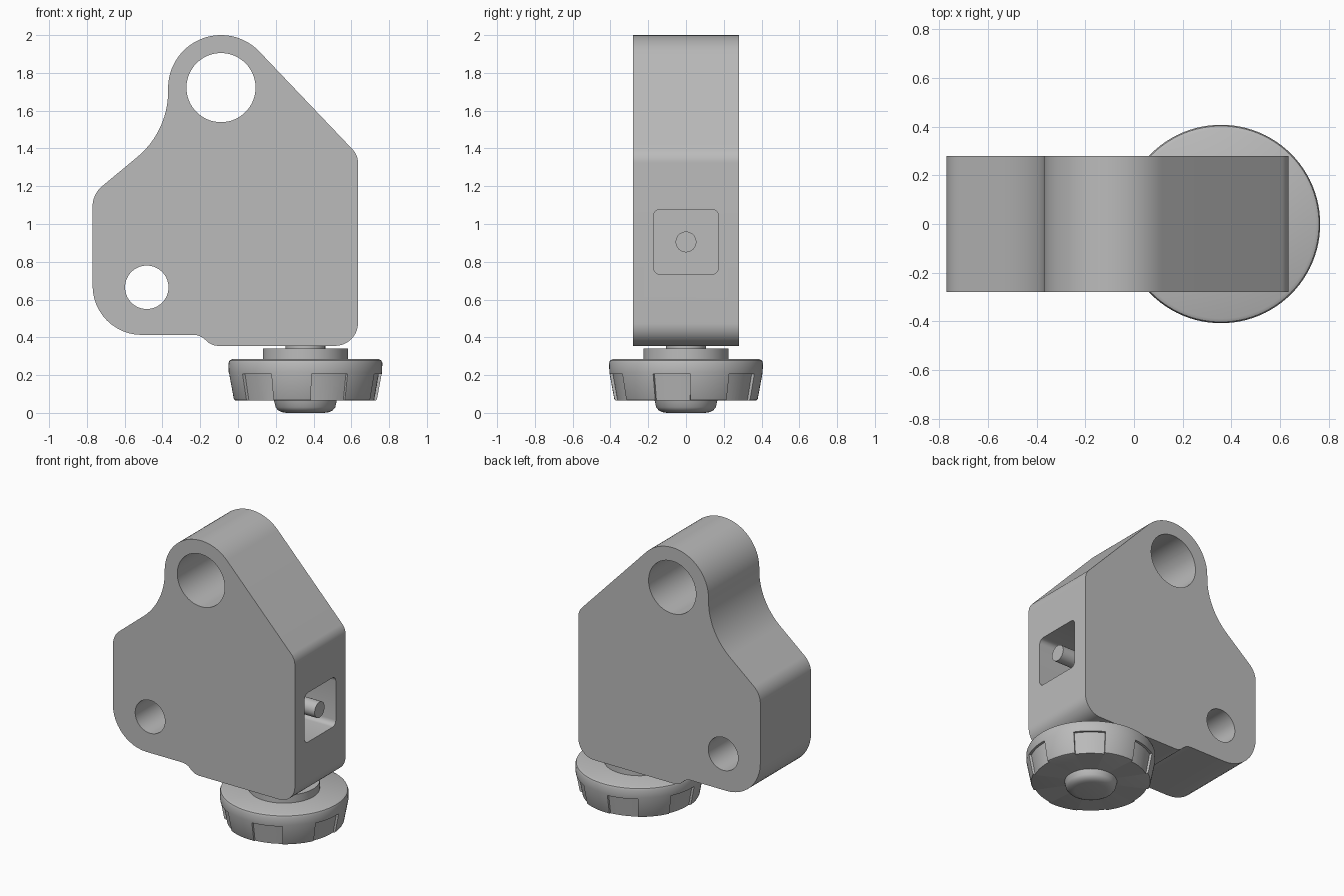
import bpy, bmesh, math
from mathutils import Vector, Matrix

default = bpy.data.objects.get("Cube")
if default:
    bpy.data.objects.remove(default)

grey = bpy.data.materials.new("mid_grey")
grey.use_nodes = True
grey.diffuse_color = (0.5, 0.5, 0.5, 1)
grey.node_tree.nodes["Principled BSDF"].inputs["Base Color"].default_value = (0.5, 0.5, 0.5, 1)


def finish(name, bm):
    bmesh.ops.recalc_face_normals(bm, faces=bm.faces)
    mesh = bpy.data.meshes.new(name)
    bm.to_mesh(mesh)
    bm.free()
    obj = bpy.data.objects.new(name, mesh)
    bpy.context.collection.objects.link(obj)
    mesh.materials.append(grey)
    return obj


def rounded(corners, steps=12):
    """Outline from (u, v, radius) corners, each one filleted."""
    out = []
    for i, (u, v, r) in enumerate(corners):
        p = Vector((u, v))
        if r == 0:
            out.append(p)
            continue
        a = (Vector(corners[i - 1][:2]) - p).normalized()
        b = (Vector(corners[(i + 1) % len(corners)][:2]) - p).normalized()
        half = a.angle(b) / 2
        c = p + (a + b).normalized() * r / math.sin(half)
        t = r / math.tan(half)
        start, end = (p + a * t - c).normalized(), (p + b * t - c).normalized()
        out += [c + start.slerp(end, k / steps) * r for k in range(steps + 1)]
    return out


def arc(cx, cy, r, start, end, n):
    angles = [math.radians(start + (end - start) * k / n) for k in range(n + 1)]
    return [(cx + r * math.cos(t), cy + r * math.sin(t)) for t in angles]


def prism(name, outline, place, w0, w1):
    """Outline swept from w0 to w1; place maps (u, v, w) to a point."""
    bm = bmesh.new()
    rings = [[bm.verts.new(place(p[0], p[1], w)) for p in outline] for w in (w0, w1)]
    n = len(outline)
    for ring in rings:
        bm.faces.new(ring)
    for i in range(n):
        j = (i + 1) % n
        bm.faces.new((rings[0][i], rings[0][j], rings[1][j], rings[1][i]))
    return finish(name, bm)


def lathe(name, profile, x, start=0, sweep=360, steps=96):
    """Closed (radius, z) profile turned about the vertical axis at x."""
    bm = bmesh.new()
    verts = [bm.verts.new((r, 0, z)) for r, z in profile]
    face = bm.faces.new(verts)
    full = sweep == 360
    bmesh.ops.rotate(bm, verts=verts, matrix=Matrix.Rotation(math.radians(start), 3, 'Z'))
    geom = [face] + list(face.edges) + verts
    bmesh.ops.spin(bm, geom=geom if not full else list(face.edges) + verts,
                   axis=(0, 0, 1), cent=(0, 0, 0), steps=steps,
                   angle=math.radians(sweep), use_duplicate=False)
    if full:
        bm.faces.remove(face)
    bmesh.ops.remove_doubles(bm, verts=bm.verts, dist=0.0001)
    bmesh.ops.translate(bm, verts=bm.verts, vec=(x, 0, 0))
    return finish(name, bm)


def cut(obj, cutter):
    mod = obj.modifiers.new("cut", 'BOOLEAN')
    mod.operation, mod.solver, mod.object = 'DIFFERENCE', 'EXACT', cutter
    bpy.context.view_layer.objects.active = obj
    bpy.ops.object.modifier_apply(modifier=mod.name)
    bpy.data.objects.remove(cutter)


def along_y(u, v, w):
    return (u, w, v)


def along_x(u, v, w):
    return (w, u, v)


# Body plate: rounded outline with a round lug on top
HALF = 0.28
corners = [(0.635, 0.355, 0.12), (0.635, 1.365, 0.1)]
corners += [(u, v, 0) for u, v in arc(-0.09, 1.72, 0.28, 43.6, 180, 32)]
corners += [(-0.37, 1.49, 0.45), (-0.77, 1.158, 0.14), (-0.77, 0.413, 0.26),
            (-0.2, 0.413, 0.09), (-0.14, 0.355, 0.09)]
body = prism("body_plate", rounded(corners), along_y, -HALF, HALF)

# Through holes
for cx, cz, r in ((-0.09, 1.722, 0.183), (-0.483, 0.665, 0.115)):
    cut(body, prism("hole_cutter", arc(cx, cz, r, 0, 354.375, 63), along_y, -0.5, 0.5))

# Square pocket in the side, with a pin standing in it
PIN_Z, SIDE, BACK = 0.905, 0.172, 0.185
pocket = [(s * SIDE, PIN_Z + t * SIDE, 0.035) for s, t in ((-1, -1), (1, -1), (1, 1), (-1, 1))]
cut(body, prism("pocket_cutter", rounded(pocket, 5), along_x, BACK, 0.8))
pin = prism("pocket_pin", arc(0, PIN_Z, 0.055, 0, 348.75, 31), along_x, BACK - 0.01, 0.63)

# Knob: stem, collar, gripped head and end button
KNOB_X = 0.357
stem = lathe("knob_stem", [(0, 0.32), (0.105, 0.32), (0.105, 0.38), (0, 0.38)], KNOB_X)
collar = lathe("knob_collar", [(0, 0.27), (0.225, 0.27), (0.225, 0.34), (0, 0.34)], KNOB_X)
head = lathe("knob_head", [(0, 0.065), (0.368, 0.065), (0.376, 0.068), (0.38, 0.075),
                           (0.406, 0.215), (0.407, 0.265), (0.402, 0.278),
                           (0.388, 0.285), (0, 0.285)], KNOB_X)
button = lathe("knob_button", [(0, 0), (0.1, 0), (0.125, 0.004), (0.145, 0.014),
                               (0.158, 0.03), (0.167, 0.07), (0, 0.07)], KNOB_X)

# Six shallow grip notches around the head
for i in range(6):
    wedge = [(0.357, 0.03), (0.6, 0.03), (0.6, 0.205), (0.388, 0.205)]
    cut(head, lathe("notch_cutter", wedge, KNOB_X, -90 + 19 + 60 * i - 14.5, 29, 8))

# Smooth shading that keeps the edges sharp
bpy.ops.object.select_all(action='DESELECT')
for obj in (body, pin, stem, collar, head, button):
    obj.select_set(True)
bpy.context.view_layer.objects.active = body
bpy.ops.object.shade_smooth_by_angle(angle=math.radians(30))
